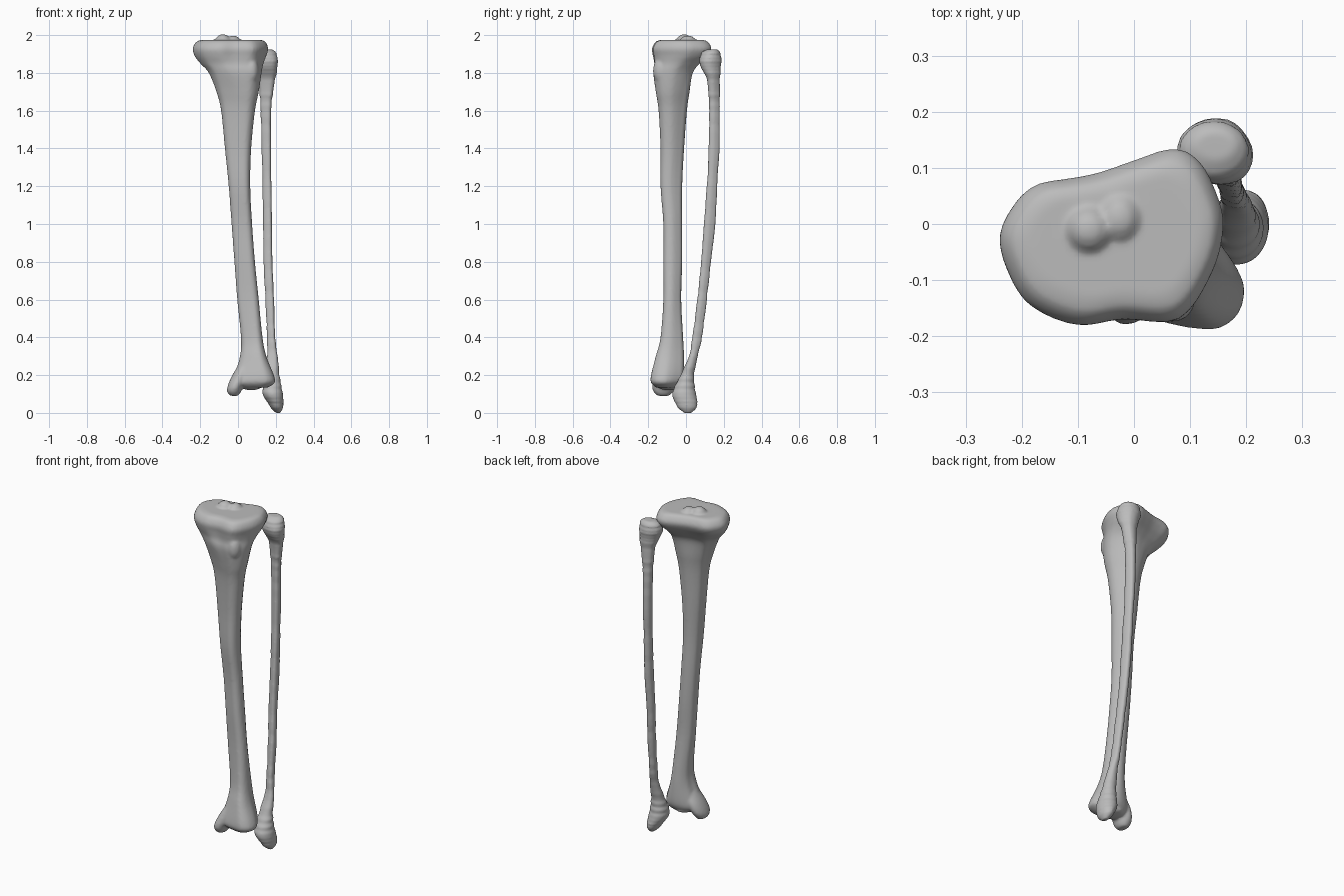
import bpy, bmesh, math, random
from mathutils import Vector, Matrix

random.seed(4)
default_cube = bpy.data.objects.get("Cube")
if default_cube:
    bpy.data.objects.remove(default_cube, do_unlink=True)

UNIT = 0.01          # profiles are written in hundredths
RING_STEPS = 4
LEVEL_STEPS = 5

bone_grey = bpy.data.materials.new("bone_grey")
bone_grey.use_nodes = True
bone_colour = (0.5, 0.5, 0.5, 1)
bone_grey.diffuse_color = bone_colour
shader = bone_grey.node_tree.nodes["Principled BSDF"]
shader.inputs["Base Color"].default_value = bone_colour
shader.inputs["Roughness"].default_value = 0.7


def spline(points, steps, closed):
    """Sample a Catmull-Rom curve through tuples of any length."""
    count = len(points)
    pick = (lambda i: points[i % count]) if closed else (lambda i: points[max(0, min(count - 1, i))])
    result = []
    for i in range(count if closed else count - 1):
        a, b, c, d = (pick(i + k) for k in (-1, 0, 1, 2))
        for s in range(steps):
            t = s / steps
            result.append(tuple(
                q + t * ((r - p) / 2 + t * (p - 2.5 * q + 2 * r - w / 2 + t * (1.5 * (q - r) + (w - p) / 2)))
                for p, q, r, w in zip(a, b, c, d)))
    if not closed:
        result.append(points[-1])
    return result


def outline(points):
    """Smooth a cross-section and fit it to a square from -1 to 1."""
    ring = spline(points, RING_STEPS, True)
    xs, ys = zip(*ring)
    fit = lambda v, vs: 2 * (v - min(vs)) / (max(vs) - min(vs)) - 1
    return [(fit(x, xs), fit(y, ys)) for x, y in ring]


def loft(bm, levels, base, other, wobble=0):
    """Skin levels of (z, x min, x max, y min, y max, mix) with rounded caps."""
    rings = []
    for z, x0, x1, y0, y1, mix in spline(levels, LEVEL_STEPS, False):
        grow = 1 + random.uniform(-wobble, wobble)
        ring = []
        for (ax, ay), (bx, by) in zip(base, other):
            px = ax + (bx - ax) * mix
            py = ay + (by - ay) * mix
            x = (x0 + x1) / 2 + px * grow * (x1 - x0) / 2
            y = (y0 + y1) / 2 + py * grow * (y1 - y0) / 2
            ring.append(bm.verts.new((x * UNIT, y * UNIT, z * UNIT)))
        rings.append(ring)
    for upper, lower in zip(rings, rings[1:]):
        for i in range(len(upper)):
            j = (i + 1) % len(upper)
            bm.faces.new((upper[i], lower[i], lower[j], upper[j]))
    bm.faces.new(rings[0])
    bm.faces.new(list(reversed(rings[-1])))


def bump(bm, centre, size):
    """Add an ellipsoid swelling."""
    place = Matrix.Translation(Vector(centre) * UNIT) @ Matrix.Diagonal((*(Vector(size) * UNIT), 1))
    bmesh.ops.create_icosphere(bm, subdivisions=3, radius=1, matrix=place)


def finish(bm, name, voxel, smoothing):
    """Fuse the overlapping pieces into one smooth bone."""
    bmesh.ops.recalc_face_normals(bm, faces=bm.faces)
    mesh = bpy.data.meshes.new(name)
    bm.to_mesh(mesh)
    bm.free()
    mesh.materials.append(bone_grey)
    bone = bpy.data.objects.new(name, mesh)
    bpy.context.collection.objects.link(bone)
    fuse = bone.modifiers.new("fuse", "REMESH")
    fuse.mode = "VOXEL"
    fuse.voxel_size = voxel
    fuse.use_smooth_shade = True
    soften = bone.modifiers.new("soften", "SMOOTH")
    soften.factor = 0.5
    soften.iterations = smoothing
    return bone


# Cross-sections: kidney-shaped knee plateau, three-sided shaft, plain oval
plateau = outline([
    (16, 0), (14.5, 6), (11.5, 11), (7, 13), (0, 11), (-6, 9), (-11, 8), (-17, 7),
    (-21, 4), (-24, -2), (-22, -9), (-18, -14), (-10, -17), (-2, -16), (8, -16), (14, -8)])
shaft = outline([
    (10, -2), (9, 2), (7, 6), (5, 9), (1, 10), (-2, 9.5), (-5, 8), (-8, 5),
    (-9, 1), (-10, -2), (-9, -5), (-7, -7), (-2, -9), (2, -10), (6, -10), (9, -7)])
oval = [(math.cos(i * math.tau / len(shaft)), math.sin(i * math.tau / len(shaft)))
        for i in range(len(shaft))]

# Shin bone: flared top, tapering shaft, widened ankle end
bm = bmesh.new()
loft(bm, [
    (197.5, -19, 12, -13, 9, 1),
    (196.5, -22, 14.5, -16, 11.5, 1),
    (193, -24, 16, -18, 13.5, 1),
    (189, -23, 15, -17.5, 11.5, 1),
    (185, -20, 13.5, -17, 7.5, .8),
    (180, -15.5, 12.5, -17.5, 4, .5),
    (170, -11.5, 11, -16, 2, .1),
    (160, -9, 9, -14.5, .5, 0),
    (140, -7, 7, -13.5, -1, 0),
    (120, -5, 6.5, -13.5, -2, 0),
    (100, -3.5, 7.5, -12, -2, 0),
    (80, -2, 9, -12, -2, 0),
    (60, -.5, 11, -12, -2.5, 0),
    (40, 1.5, 13, -13.5, -1.5, 0),
    (30, 1, 15, -16, -1, 0),
    (20, -2, 19, -18.5, -1, 0),
    (16, -3, 19.5, -18.5, -2, 0),
    (13.5, 0, 16, -16, -4, 0)], shaft, plateau)

# Inner ankle knob
loft(bm, [
    (25, 0, 7, -15, -5, 0),
    (19, -3.5, 5, -17, -4, 0),
    (14, -5.5, 2.5, -18, -5, 0),
    (11, -5.7, 1.5, -17, -7, 0),
    (9, -4, 0, -15, -9, 0)], oval, oval)

# Twin ridge between the knee sockets, and the knob below the kneecap
bump(bm, (-8, -1, 197), (4, 4, 3.5))
bump(bm, (-2.5, 1, 197), (3.5, 4, 2.8))
bump(bm, (7, -13, 181), (4, 4.5, 7))
# Lip under the ankle end
bump(bm, (7, -9, 14), (5.5, 6, 2))
finish(bm, "shin_bone", 0.008, 4)

# Calf bone: knobbed head, thin bowed shaft, pointed outer ankle
bm = bmesh.new()
loft(bm, [
    (192.5, 11, 18, 11.5, 16.5, 1),
    (191, 8.5, 20, 8.5, 18, 1),
    (187, 7.5, 21, 7, 18.7, .6),
    (183, 8.5, 21, 7.5, 18.5, .5),
    (178, 10.5, 20, 10.5, 18, .3),
    (170, 11.3, 18.7, 11.7, 18, 0),
    (160, 12, 17.5, 12.3, 17.8, 0),
    (140, 12.5, 17.5, 12, 17.7, 0),
    (120, 13, 17.7, 11, 16.5, 0),
    (100, 13.3, 18, 9.5, 15.5, 0),
    (80, 13.5, 18.2, 8, 13.2, 0),
    (60, 14.5, 19, 6, 11, 0),
    (40, 15.3, 19.7, 3.3, 8.5, 0),
    (30, 15.3, 21, 1.5, 6.2, .3),
    (20, 14, 22, -3, 4.3, .8),
    (11, 13, 23.5, -7, 5, 1),
    (5, 16, 24, -5.5, 6, 1),
    (2, 18, 23.5, -3.5, 5, 1),
    (0, 20, 22.5, -1, 3, 1)], shaft, oval, wobble=0.05)
finish(bm, "calf_bone", 0.006, 3)
